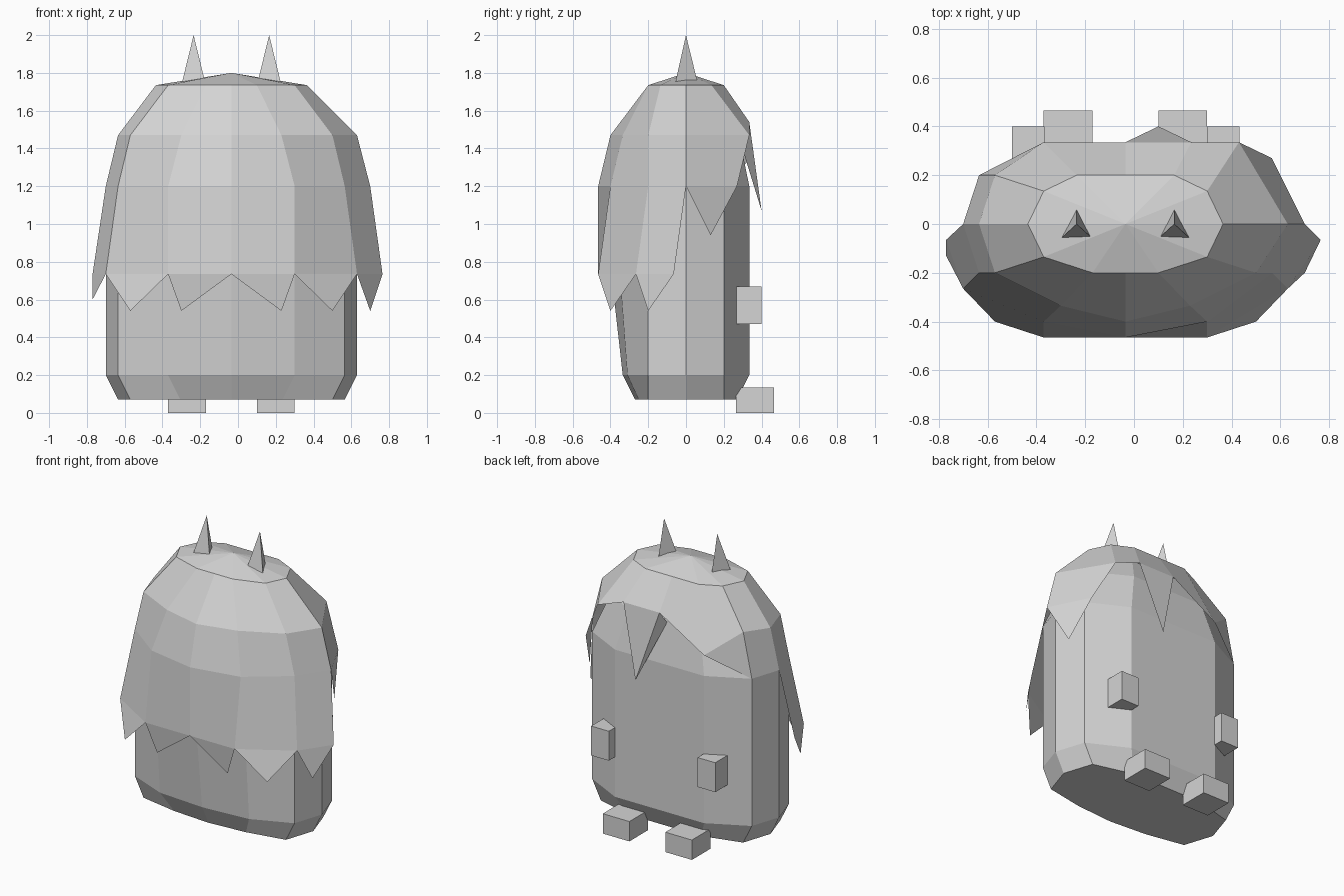
import bpy, bmesh
from mathutils import Vector

cube = bpy.data.objects.get("Cube")
if cube:
    bpy.data.objects.remove(cube)

grey = bpy.data.materials.new("plain_grey")
grey.use_nodes = True
shade = (0.66, 0.66, 0.66, 1)
grey.diffuse_color = shade
grey.node_tree.nodes["Principled BSDF"].inputs["Base Color"].default_value = shade

MID = -0.035  # symmetry line of the body


def finish(name, bm, recalc=True):
    bmesh.ops.remove_doubles(bm, verts=bm.verts, dist=0.0005)
    if recalc:
        bmesh.ops.recalc_face_normals(bm, faces=bm.faces)
    mesh = bpy.data.meshes.new(name)
    bm.to_mesh(mesh)
    bm.free()
    mesh.materials.append(grey)
    obj = bpy.data.objects.new(name, mesh)
    bpy.context.collection.objects.link(obj)
    return obj


def face(bm, *points):
    bm.faces.new([bm.verts.new(p) for p in points])


def box(name, low, high):
    bm = bmesh.new()
    bmesh.ops.create_cube(bm, size=1)
    low, high = Vector(low), Vector(high)
    for v in bm.verts:
        v.co = (low + high) / 2 + v.co * (high - low)
    finish(name, bm)


def ring(z, side, corner, wide, back, front, belly):
    """Level with a flat back and a front that bulges at the middle."""
    cx, cy = corner
    right = [(wide, -front), (cx, -cy), (side, 0), (cx, cy), (wide, back)]
    left = [(-x, y) for x, y in reversed(right)]
    return [(MID + x, y, z) for x, y in right + left + [(0, -belly)]]


# Body: stacked levels, closed at both ends
levels = [
    ring(0.07, 0.6, (0.535, 0.2), 0.27, 0.27, 0.25, 0.27),
    ring(0.2, 0.665, (0.6, 0.2), 0.335, 0.335, 0.31, 0.335),
    ring(0.735, 0.665, (0.6, 0.2), 0.335, 0.335, 0.35, 0.395),
    ring(1.2, 0.665, (0.6, 0.2), 0.335, 0.335, 0.35, 0.4),
    ring(1.47, 0.54, (0.49, 0.16), 0.27, 0.28, 0.28, 0.34),
    ring(1.65, 0.38, (0.34, 0.11), 0.2, 0.18, 0.19, 0.22),
]
bm = bmesh.new()
for low, high in zip(levels, levels[1:]):
    for i in range(len(low)):
        j = (i + 1) % len(low)
        face(bm, low[i], low[j], high[j], high[i])
face(bm, *reversed(levels[0]))
face(bm, *levels[-1])
finish("body", bm)

# Hair: sheet of locks wrapping the head, long at the front side
def at(z, pairs):
    return [(x, y, z) for x, y in pairs]


crown = at(1.735, [(0.365, 0), (0.3, -0.135), (0.1, -0.2), (MID, -0.2),
                   (-0.17, -0.2), (-0.37, -0.135), (-0.435, 0)])
brow = at(1.47, [(0.63, 0), (0.5, -0.2), (0.23, -0.335), (MID, -0.4),
                 (-0.3, -0.335), (-0.57, -0.2), (-0.635, 0)])
ear = at(1.2, [(0.7, 0), (0.565, -0.2), (0.3, -0.4), (MID, -0.465),
               (-0.37, -0.4), (-0.635, -0.2), (-0.7, 0)])
hem = at(0.735, [(0.765, -0.065), (0.63, -0.265), (0.3, -0.465), (MID, -0.465),
                 (-0.37, -0.465), (-0.7, -0.265), (-0.77, -0.065)])
tips = at(0.54, [(0.7, -0.2), (0.5, -0.4), (0.23, -0.44), (-0.3, -0.44), (-0.57, -0.4)])
tips.append((-0.77, -0.13, 0.6))

crown_back = at(1.735, [(0.365, 0), (0.3, 0.135), (0.165, 0.2), (MID, 0.2),
                        (-0.235, 0.2), (-0.37, 0.135), (-0.435, 0)])
fringe = [brow[0], (0.43, 0.335, 1.47), (0.235, 0.335, 1.54), (MID, 0.335, 1.54),
          (-0.37, 0.335, 1.34), (-0.57, 0.2, 1.5), brow[-1]]
temple_left, temple_right = (0.565, 0.27, 1.2), (-0.635, 0.2, 1.2)
top = (MID, 0, 1.8)

bm = bmesh.new()
for i in range(6):
    j = i + 1
    for up, down in ((crown, brow), (brow, ear), (ear, hem)):
        face(bm, up[i], up[j], down[j], down[i])
    face(bm, hem[i], hem[j], tips[i])
    face(bm, top, crown[j], crown[i])
    face(bm, top, crown_back[i], crown_back[j])
    face(bm, crown_back[j], crown_back[i], fringe[i], fringe[j])
# Side locks
face(bm, fringe[1], fringe[0], ear[0], temple_left)
face(bm, temple_left, ear[0], (0.633, 0.13, 0.94))
face(bm, fringe[6], fringe[5], temple_right, ear[6])
face(bm, fringe[5], fringe[4], temple_right)
finish("hair", bm, recalc=False)

# Pointed lock hanging over the face
bm = bmesh.new()
tip, root = (0.1, 0.4, 1.07), (MID - 0.02, 0.28, 1.46)
a, b = fringe[2], fringe[3]
face(bm, a, tip, b)
face(bm, a, root, tip)
face(bm, b, tip, root)
face(bm, a, b, root)
finish("face_lock", bm)

# Horns: three-sided spikes; hands and feet: plain blocks
for name, x in (("left", 0.165), ("right", -0.235)):
    base = [(x - 0.06, -0.055, 1.755), (x + 0.06, -0.055, 1.755), (x, 0.06, 1.755)]
    bm = bmesh.new()
    face(bm, *base)
    for i in range(3):
        face(bm, base[i], base[(i + 1) % 3], (x, 0, 2))
    finish(name + "_horn", bm)

for name, hand, foot in (("left", 0.3, 0.1), ("right", -0.5, -0.37)):
    box(name + "_hand", (hand, 0.265, 0.47), (hand + 0.133, 0.4, 0.67))
    box(name + "_foot", (foot, 0.265, 0), (foot + 0.2, 0.465, 0.135))
